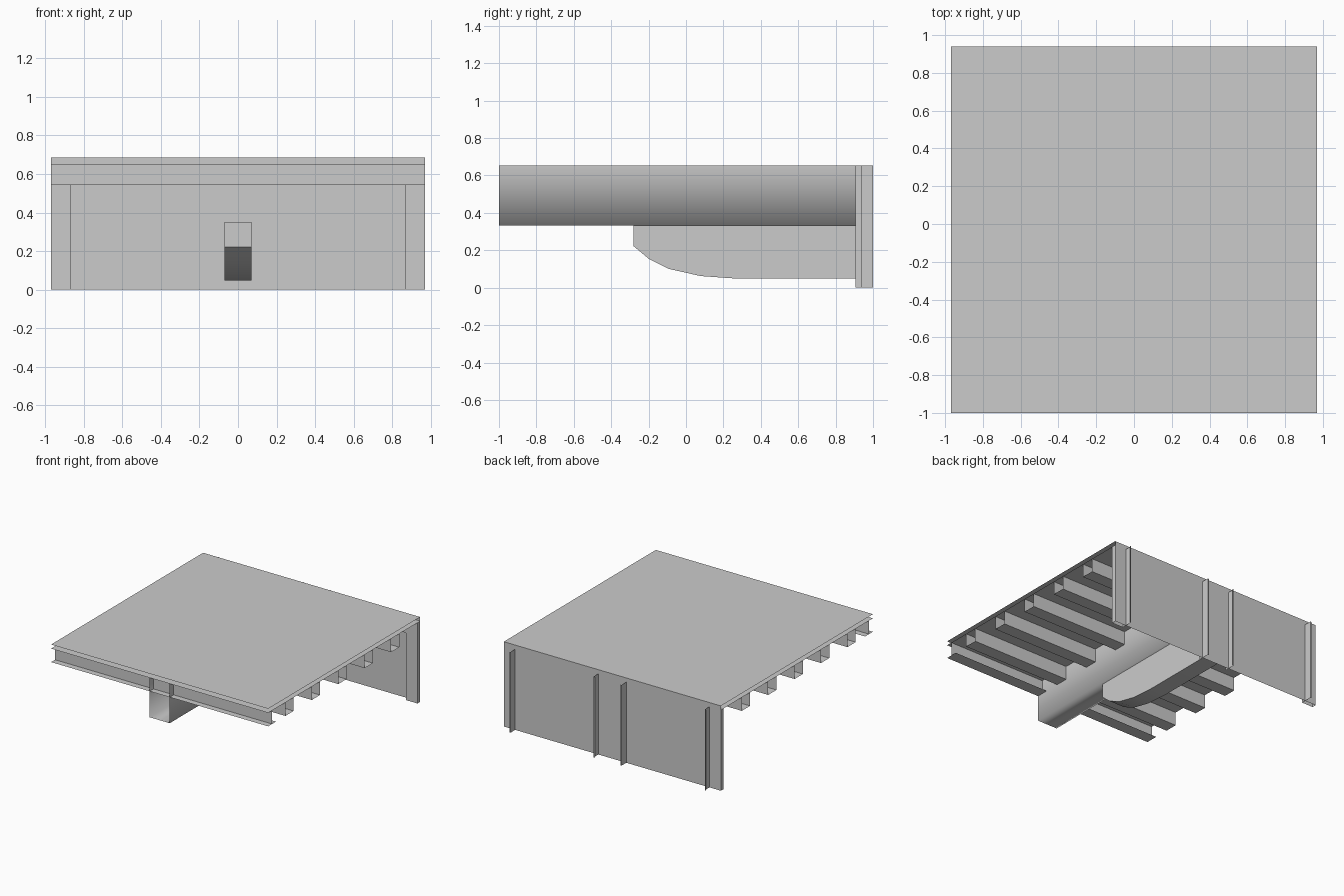
import bpy, bmesh
from mathutils import Vector

if "Cube" in bpy.data.objects:
    bpy.data.objects.remove(bpy.data.objects["Cube"])

W = 0.97          # half width of the deck
BACK = 0.94       # plane of the back wall
TOP, UNDER, LOW = 0.685, 0.652, 0.543


def finish(name, bm, smooth=False):
    bmesh.ops.recalc_face_normals(bm, faces=bm.faces[:])
    me = bpy.data.meshes.new(name)
    bm.to_mesh(me)
    bm.free()
    for p in me.polygons:
        p.use_smooth = smooth
    ob = bpy.data.objects.new(name, me)
    bpy.context.collection.objects.link(ob)
    return ob


def strip(name, lines, move, smooth=False):
    """Sweep one or more open polylines along a vector as thin sheet metal."""
    bm = bmesh.new()
    move = Vector(move)
    for pts in lines:
        a = [bm.verts.new(p) for p in pts]
        b = [bm.verts.new(Vector(p) + move) for p in pts]
        for i in range(len(a) - 1):
            bm.faces.new((a[i], a[i + 1], b[i + 1], b[i]))
    return finish(name, bm, smooth)


# deck sheets and back wall
strip("deck_top", [[(-W, -1, TOP), (-W, BACK, TOP)]], (2 * W, 0, 0))
strip("deck_underlay", [[(-W, -1, UNDER), (-W, BACK, UNDER)]], (2 * W, 0, 0))
strip("back_wall", [[(-W, BACK, 0), (-W, BACK, TOP)]], (2 * W, 0, 0))

# front edge I-beam: web and bottom flange (the underlay is its top flange)
strip("front_edge_beam", [
    [(-W, -0.95, UNDER), (-W, -0.95, LOW)],
    [(-W, -1.0, LOW), (-W, -0.90, LOW)],
], (2 * W, 0, 0))

# cross joists: open-ended channels
for i in range(5):
    y = -0.78 + 0.337 * i
    strip(f"joist_{i + 1}", [[(-W, y, UNDER), (-W, y, LOW),
                              (-W, y + 0.105, LOW), (-W, y + 0.105, UNDER)]],
          (2 * W, 0, 0))

# back edge channel
strip("back_edge_beam", [[(-W, 0.905, UNDER), (-W, 0.905, LOW), (-W, BACK, LOW)]],
      (2 * W, 0, 0))

# central main beam, open at the ends
b = 0.09
strip("main_beam", [[(-b, -1, UNDER), (-b, -1, 0.333), (b, -1, 0.333), (b, -1, UNDER)]],
      (0, 1 + BACK, 0), smooth=True)

# curved bracket under the main beam
bm = bmesh.new()
profile = [(BACK, 0.35), (-0.28, 0.35), (-0.28, 0.222), (-0.20, 0.155),
           (-0.09, 0.10), (0.08, 0.062), (0.28, 0.048), (BACK, 0.048)]
face = bm.faces.new([bm.verts.new((-0.07, y, z)) for y, z in profile])
ext = bmesh.ops.extrude_face_region(bm, geom=[face])
bmesh.ops.translate(bm, vec=(0.14, 0, 0),
                    verts=[g for g in ext["geom"] if isinstance(g, bmesh.types.BMVert)])
bracket = finish("curved_bracket", bm)
bpy.context.view_layer.objects.active = bracket
bracket.select_set(True)
bpy.ops.object.shade_smooth_by_angle()

# wall posts on both sides
for side, s in (("left", -1), ("right", 1)):
    strip(f"{side}_corner_post", [[(s * W, BACK, 0), (s * W, 0.905, 0),
                                   (s * 0.868, 0.905, 0), (s * 0.868, 1.0, 0),
                                   (s * 0.878, 1.0, 0)]], (0, 0, UNDER))
    strip(f"{side}_middle_post", [[(s * 0.125, 0.905, 0), (s * 0.125, 1.0, 0),
                                   (s * 0.115, 1.0, 0)]], (0, 0, UNDER))
